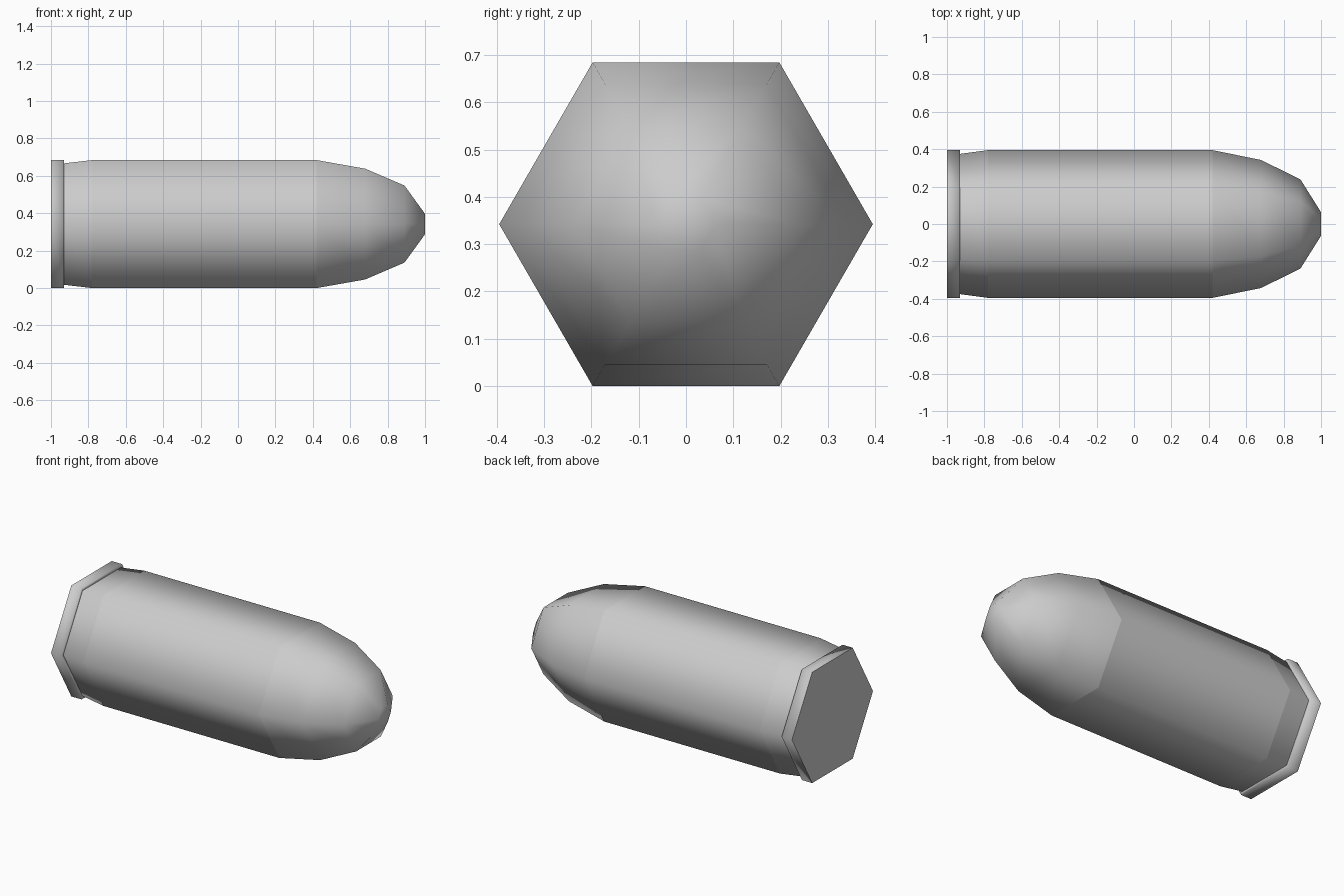
import bpy
import bmesh
from math import sin, cos, pi

cube = bpy.data.objects.get("Cube")
if cube:
    bpy.data.objects.remove(cube, do_unlink=True)

SIDES = 6
RADIUS = 0.395
AXIS_Z = RADIUS * cos(pi / SIDES)

metal = bpy.data.materials.new("grey metal")
metal.use_nodes = True
GREY = (0.6, 0.6, 0.6, 1)
metal.diffuse_color = GREY
metal.node_tree.nodes["Principled BSDF"].inputs["Base Color"].default_value = GREY


def lathe(name, profile, start_cap=False, end_cap=False):
    """Six-sided smooth tube along x from (x, radius) pairs."""
    bm = bmesh.new()
    rings = []
    for x, r in profile:
        angles = [2 * pi * i / SIDES for i in range(SIDES)]
        rings.append([bm.verts.new((x, r * cos(a), AXIS_Z + r * sin(a))) for a in angles])
    for a, b in zip(rings, rings[1:]):
        for i in range(SIDES):
            j = (i + 1) % SIDES
            bm.faces.new((a[i], a[j], b[j], b[i])).smooth = True
    if start_cap:
        bm.faces.new(rings[0][::-1])
    if end_cap:
        bm.faces.new(rings[-1]).smooth = True
    # Flat ends and steps stay crisp, the six corners stay soft
    for e in bm.edges:
        if len(e.link_faces) == 2 and e.calc_face_angle() > 1.2:
            e.smooth = False
    mesh = bpy.data.meshes.new(name)
    bm.to_mesh(mesh)
    bm.free()
    mesh.materials.append(metal)
    obj = bpy.data.objects.new(name, mesh)
    bpy.context.collection.objects.link(obj)
    return obj


# Base rim with flat back and the small step down to the casing
lathe("base_rim", [(-1, RADIUS), (-0.93, RADIUS), (-0.93, 0.375)], start_cap=True)
# Tapered collar ahead of the rim
lathe("casing_collar", [(-0.93, 0.375), (-0.78, RADIUS)])
# Straight casing
lathe("casing", [(-0.78, RADIUS), (0.42, RADIUS)])
# Rounded nose
lathe("nose", [(0.42, RADIUS), (0.68, 0.342), (0.89, 0.238), (1, 0.063)], end_cap=True)
